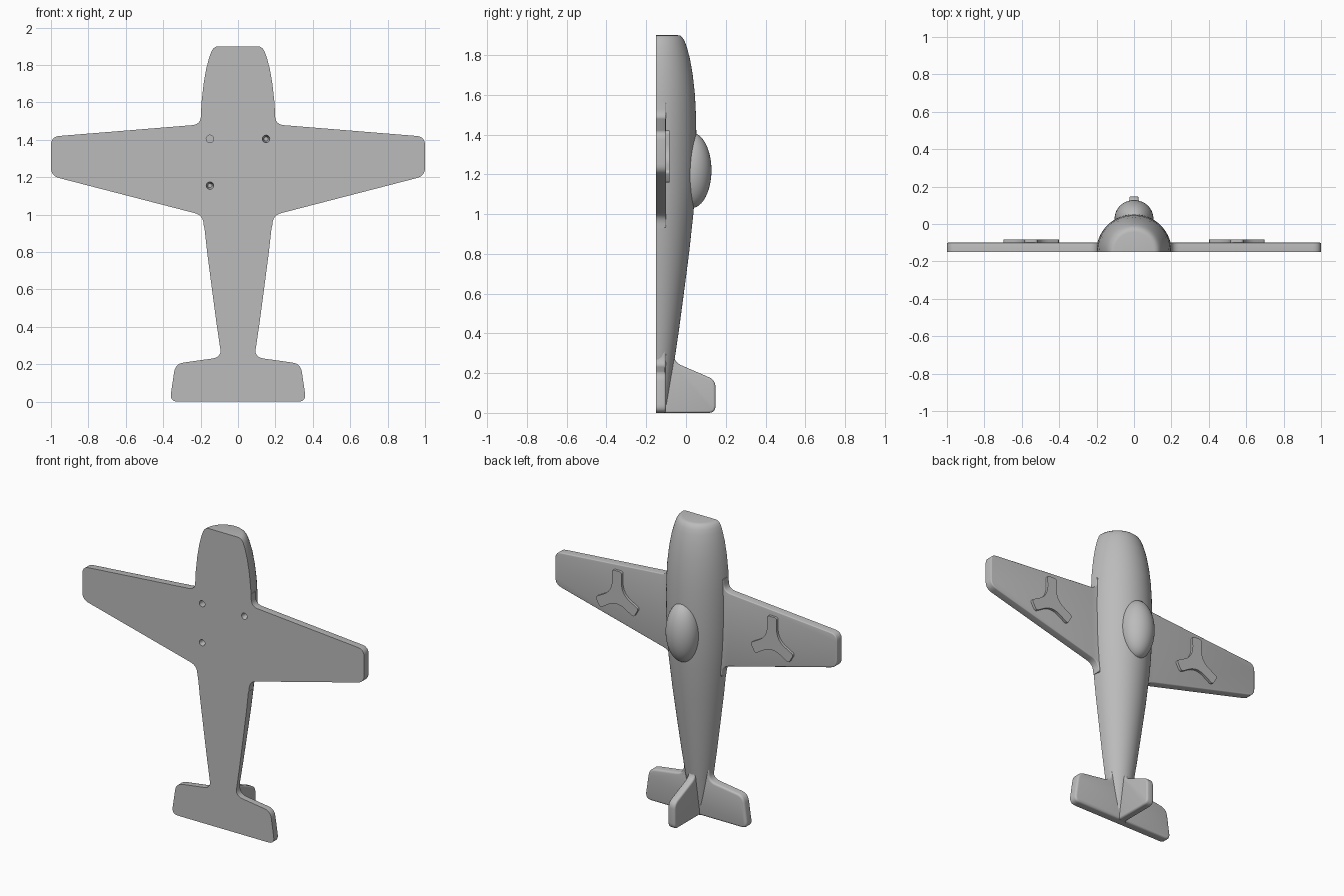
import bpy, bmesh, math
from mathutils import Vector

cube = bpy.data.objects.get("Cube")
if cube:
    bpy.data.objects.remove(cube, do_unlink=True)

grey = bpy.data.materials.new("plain grey")
grey.use_nodes = True
GREY = (0.5, 0.5, 0.5, 1)
grey.diffuse_color = GREY
grey.node_tree.nodes["Principled BSDF"].inputs["Base Color"].default_value = GREY

BACK = -0.15   # flat mounting plane
SKIN = -0.10   # upper face of wings and tailplane


def finish(bm, name):
    bmesh.ops.recalc_face_normals(bm, faces=bm.faces)
    mesh = bpy.data.meshes.new(name)
    bm.to_mesh(mesh)
    bm.free()
    mesh.materials.append(grey)
    obj = bpy.data.objects.new(name, mesh)
    bpy.context.collection.objects.link(obj)
    return obj


def smooth(obj):
    bpy.ops.object.select_all(action="DESELECT")
    obj.select_set(True)
    bpy.context.view_layer.objects.active = obj
    bpy.ops.object.shade_smooth_by_angle(angle=math.radians(35))


def rounded(corners, steps=6):
    """Round each (a, b, trim) corner of a closed outline."""
    out = []
    for i, (a, b, trim) in enumerate(corners):
        p = Vector((a, b))
        if not trim:
            out.append(p)
            continue
        prev = Vector(corners[i - 1][:2])
        nxt = Vector(corners[(i + 1) % len(corners)][:2])
        start = p + (prev - p).normalized() * trim
        end = p + (nxt - p).normalized() * trim
        for k in range(steps + 1):
            t = k / steps
            out.append(start * (1 - t) ** 2 + p * 2 * t * (1 - t) + end * t * t)
    return out


def prism(name, outline, place, lo, hi, bevel=0, both=False):
    """Extrude an outline from lo to hi, softening the rim."""
    bm = bmesh.new()
    low = [bm.verts.new(place(p, lo)) for p in outline]
    high = [bm.verts.new(place(p, hi)) for p in outline]
    caps = [bm.faces.new(high), bm.faces.new(low[::-1])]
    n = len(outline)
    for i in range(n):
        j = (i + 1) % n
        bm.faces.new((low[i], low[j], high[j], high[i]))
    bmesh.ops.recalc_face_normals(bm, faces=bm.faces)
    if bevel:
        rim = [e for cap in caps[:1 + both] for e in cap.edges]
        bmesh.ops.bevel(bm, geom=rim, offset=bevel, segments=3, profile=0.5,
                        affect="EDGES", clamp_overlap=True)
    obj = finish(bm, name)
    smooth(obj)
    return obj


def along_y(p, d):
    return (p.x, d, p.y)


def along_x(p, d):
    return (d, p.x, p.y)


# Fuselage: half-round sections (height, radius) with a flat front
SECTIONS = [(0, .05), (.25, .09), (.42, .115), (.6, .139), (.8, .165),
            (1.0, .187), (1.12, .196), (1.25, .201), (1.4, .202), (1.5, .2),
            (1.6, .195), (1.7, .184), (1.78, .17), (1.84, .154), (1.87, .143),
            (1.887, .133), (1.897, .121), (1.9, .107)]
SIDES = 32
bm = bmesh.new()
rings = []
for z, r in SECTIONS:
    angles = [math.pi * k / SIDES for k in range(SIDES + 1)]
    rings.append([bm.verts.new((r * math.cos(a), BACK + r * math.sin(a), z))
                  for a in angles])
for lower, upper in zip(rings, rings[1:]):
    for i in range(SIDES + 1):
        j = (i + 1) % (SIDES + 1)
        bm.faces.new((lower[i], lower[j], upper[j], upper[i]))
bm.faces.new(rings[0])
bm.faces.new(rings[-1])
fuselage = finish(bm, "fuselage")

# Four mounting holes, one diagonal pair tapered inward
bm = bmesh.new()
for x in (-.15, .15):
    for z, tapered_side in ((1.405, 1), (1.155, -1)):
        tapered = x * tapered_side > 0
        hole = bmesh.ops.create_cone(
            bm, cap_ends=True, segments=24, depth=.1,
            radius1=.029 if tapered else .02, radius2=.011 if tapered else .02)
        for v in hole["verts"]:
            v.co = Vector((x + v.co.x, BACK + v.co.z, z + v.co.y))
cutter = finish(bm, "hole_cutter")
cutter.hide_render = True
cut = fuselage.modifiers.new("holes", "BOOLEAN")
cut.operation = "DIFFERENCE"
cut.solver = "EXACT"
cut.object = cutter
bpy.ops.object.select_all(action="DESELECT")
fuselage.select_set(True)
bpy.context.view_layer.objects.active = fuselage
bpy.ops.object.modifier_apply(modifier=cut.name)
bpy.data.objects.remove(cutter, do_unlink=True)
smooth(fuselage)

# Wings with filleted roots, each with a raised three-armed emblem
WING = [(.18, 1.56, 0), (.197, 1.56, 0), (.2, 1.482, .045), (1, 1.417, .045),
        (1, 1.207, .045), (.188, .997, .045), (.182, .93, 0), (.17, .93, 0)]
emblem = []
for arm in range(3):
    up = math.radians(90 + 120 * arm)
    out = Vector((math.cos(up), math.sin(up)))
    side = Vector((-out.y, out.x))
    for lateral in (-.035, .035):
        emblem.append((*(out * .157 + side * lateral), .018))
    gap = up + math.pi / 3
    emblem.append((.037 * math.cos(gap), .037 * math.sin(gap), .07))
for label, s in (("left", 1), ("right", -1)):
    prism(label + "_wing", rounded([(s * a, b, t) for a, b, t in WING]),
          along_y, BACK, SKIN, .013)
    prism(label + "_emblem",
          rounded([(s * (.55 + a), 1.262 + b, t) for a, b, t in emblem]),
          along_y, SKIN - .005, SKIN + .016)

# Tailplane
half = [(.365, 0, .045), (.335, .203, .045), (.092, .237, .045), (.09, .31, 0)]
tail = half + [(-a, b, t) for a, b, t in reversed(half)]
prism("tailplane", rounded(tail), along_y, BACK, SKIN, .013)

# Upright fin
FIN = [(-.13, 0, 0), (.148, 0, .035), (.148, .165, .035), (-.06, .255, .04),
       (-.062, .32, 0), (-.13, .32, 0)]
prism("fin", rounded(FIN), along_x, -.025, .025, .011, both=True)

# Canopy bubble
bm = bmesh.new()
bmesh.ops.create_uvsphere(bm, u_segments=40, v_segments=24, radius=1)
for v in bm.verts:
    v.co = Vector((v.co.x * .104, .028 + v.co.y * .1, 1.22 + v.co.z * .19))
smooth(finish(bm, "canopy"))
